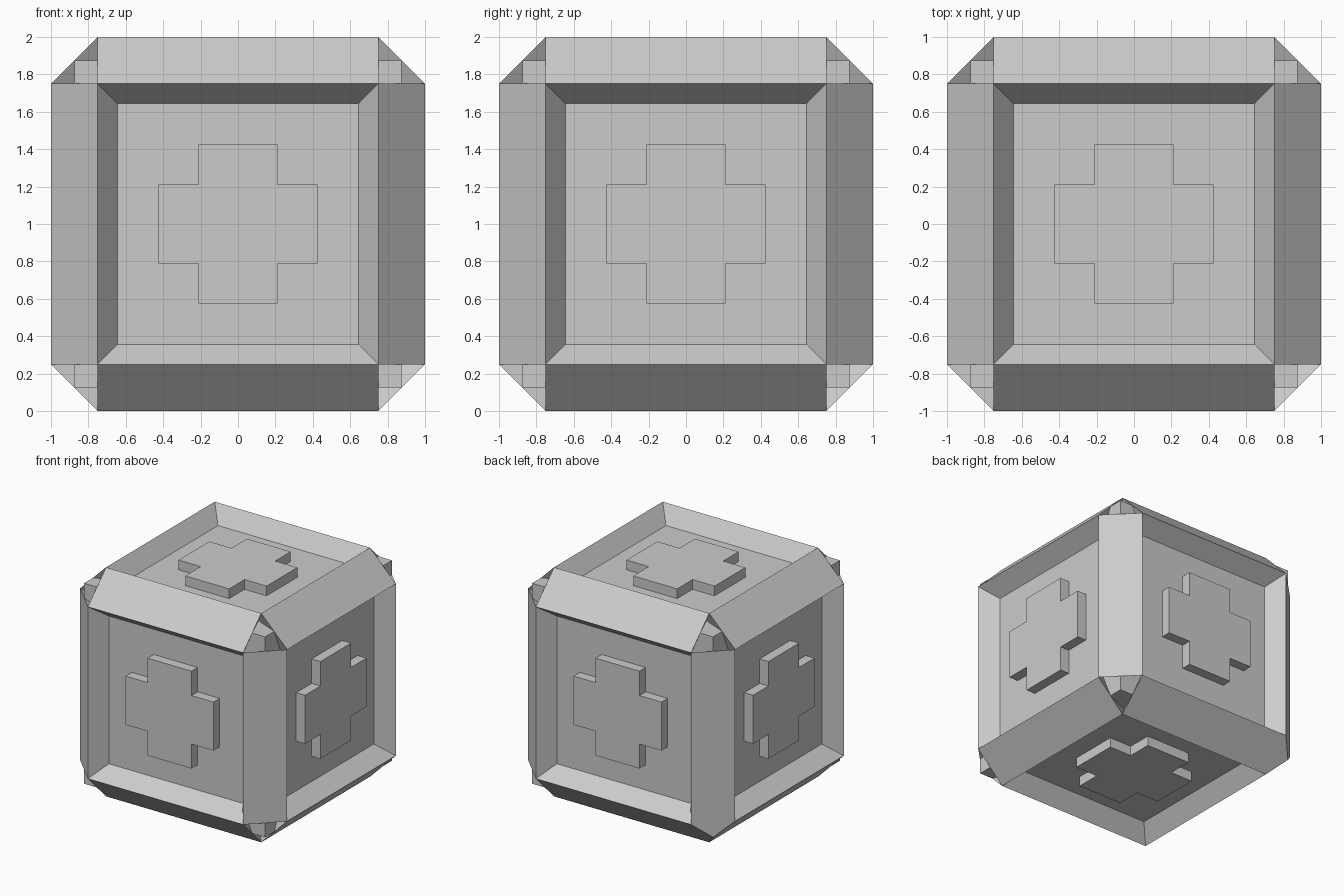
import bpy, bmesh
from itertools import product
from mathutils import Matrix, Vector

old = bpy.data.objects.get("Cube")
if old:
    bpy.data.objects.remove(old, do_unlink=True)

GREY = (0.6, 0.6, 0.6, 1)
mat = bpy.data.materials.new("plain grey")
mat.use_nodes = True
mat.diffuse_color = GREY
mat.node_tree.nodes["Principled BSDF"].inputs["Base Color"].default_value = GREY

OUTER, RIM = 1.0, 0.75       # frame plane and opening
FLOOR, INNER = 0.86, 0.645   # recessed panel
MID = (OUTER + RIM) / 2      # middle of each bevel
NOTCH = 0.70                 # where a bar's ridge stops short of the corner
PLAIN_CORNER = (-1, 1, -1)   # the one corner with a full mitre


def finish(name, bm):
    bmesh.ops.recalc_face_normals(bm, faces=bm.faces)
    me = bpy.data.meshes.new(name)
    bm.to_mesh(me)
    bm.free()
    me.materials.append(mat)
    ob = bpy.data.objects.new(name, me)
    ob.location.z = OUTER
    bpy.context.collection.objects.link(ob)
    return ob


def box(name, centre, size):
    bm = bmesh.new()
    place = Matrix.Translation(centre) @ Matrix.Diagonal((size, size, size, 1))
    bmesh.ops.create_cube(bm, size=1, matrix=place)
    return finish(name, bm)


# Core whose sides are the recessed panels
box("core", (0, 0, 0), 2 * FLOOR)

# Corner blocks showing between the bar ends
low = 0.66
for s in product((-1, 1), repeat=3):
    box("corner_block", Vector(s) * (low + MID) / 2, MID - low)


# Bevelled bars along the twelve edges; (u, v, half length) per section point
def bar(axis, su, sv):
    a, b = (axis + 1) % 3, (axis + 2) % 3
    section = [(RIM, OUTER, RIM), (MID, MID, NOTCH), (OUTER, RIM, RIM),
               (FLOOR, INNER, INNER), (INNER, FLOOR, INNER)]
    bm = bmesh.new()
    rings = []
    for end in (-1, 1):
        ring = []
        for u, v, reach in section:
            sign = [0, 0, 0]
            sign[axis], sign[a], sign[b] = end, su, sv
            if reach == NOTCH and tuple(sign) == PLAIN_CORNER:
                reach = MID
            co = [0, 0, 0]
            co[axis], co[a], co[b] = end * reach, su * u, sv * v
            ring.append(bm.verts.new(co))
        rings.append(ring)
    n = len(section)
    for i in range(n):
        j = (i + 1) % n
        bm.faces.new((rings[0][i], rings[0][j], rings[1][j], rings[1][i]))
    for ring in rings:
        bm.faces.new(ring[:3])
        bm.faces.new((ring[0], ring[2], ring[3], ring[4]))
    finish("edge_bar", bm)


for axis in range(3):
    for su, sv in product((-1, 1), repeat=2):
        bar(axis, su, sv)


# Raised cross on each side
def cross(name, direction):
    arm, reach, top = 0.212, 0.425, 0.945
    quarter = [(reach, -arm), (reach, arm), (arm, arm)]
    outline = []
    for _ in range(4):
        outline += quarter
        quarter = [(-y, x) for x, y in quarter]
    bm = bmesh.new()
    face = bm.faces.new([bm.verts.new((x, y, FLOOR - 0.02)) for x, y in outline])
    ext = bmesh.ops.extrude_face_region(bm, geom=[face])
    moved = [g for g in ext["geom"] if isinstance(g, bmesh.types.BMVert)]
    bmesh.ops.translate(bm, verts=moved, vec=(0, 0, top - FLOOR + 0.02))
    turn = Vector(direction).to_track_quat("Z", "Y").to_matrix().to_4x4()
    bmesh.ops.transform(bm, matrix=turn, verts=bm.verts)
    finish(name, bm)


for name, axis, s in (("front", 1, -1), ("back", 1, 1), ("left", 0, 1),
                      ("right", 0, -1), ("top", 2, 1), ("bottom", 2, -1)):
    direction = [0, 0, 0]
    direction[axis] = s
    cross(name + "_cross", direction)
